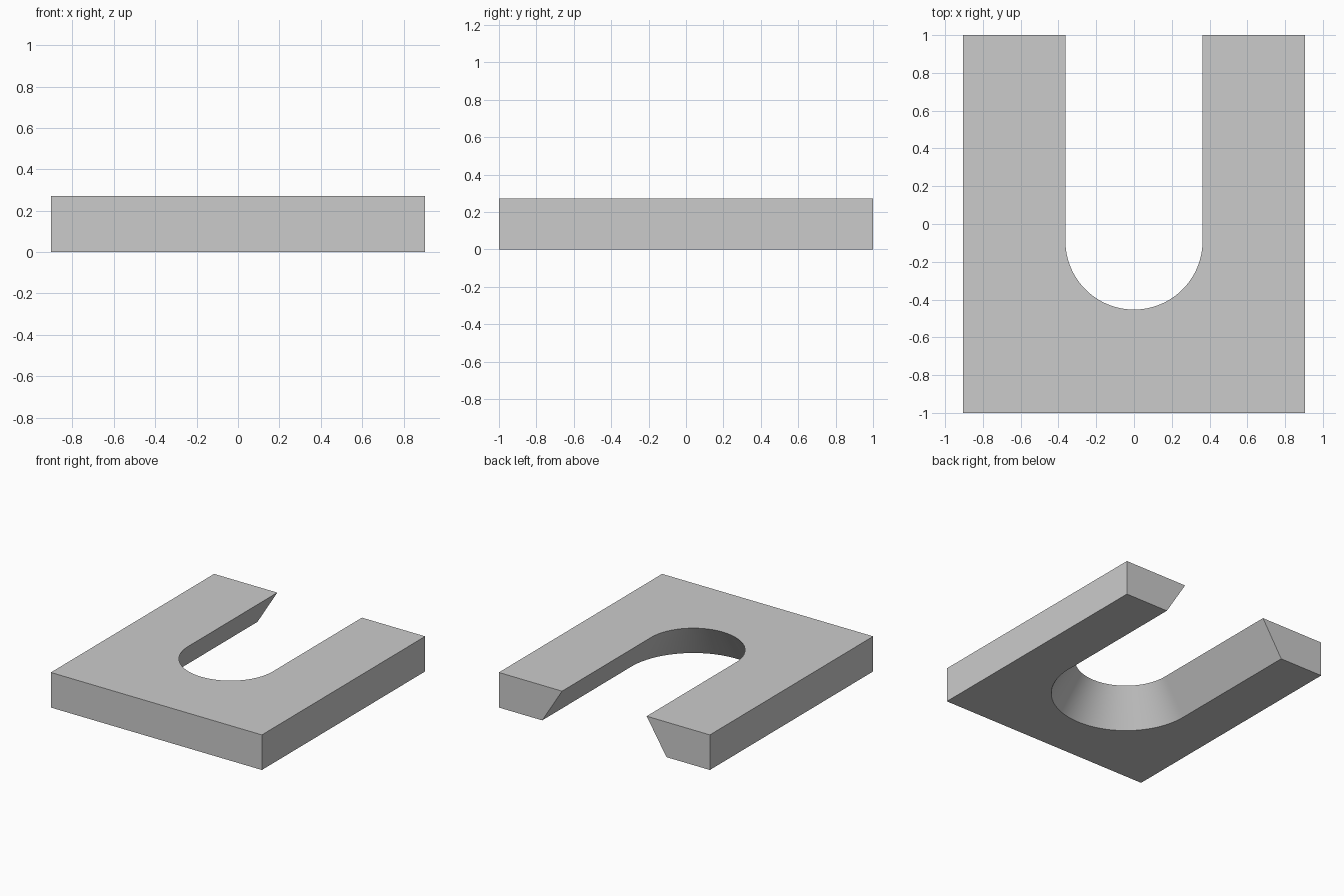
import bpy, bmesh, math

if "Cube" in bpy.data.objects:
    bpy.data.objects.remove(bpy.data.objects["Cube"])

HALF_X, HALF_Y, HEIGHT = 0.905, 1.0, 0.272
ARC_Y, SEGMENTS = -0.09, 64


def outline(slot_radius):
    """U-shaped outline with a round-ended slot, counter-clockwise from above."""
    pts = [(-HALF_X, HALF_Y), (-HALF_X, -HALF_Y), (HALF_X, -HALF_Y),
           (HALF_X, HALF_Y), (slot_radius, HALF_Y)]
    for i in range(SEGMENTS + 1):
        a = -math.pi * i / SEGMENTS
        pts.append((slot_radius * math.cos(a), ARC_Y + slot_radius * math.sin(a)))
    pts.append((-slot_radius, HALF_Y))
    return pts


# Slotted plate: the slot flares wider towards the underside
bm = bmesh.new()
bottom = [bm.verts.new((x, y, 0)) for x, y in outline(0.533)]
top = [bm.verts.new((x, y, HEIGHT)) for x, y in outline(0.363)]
bm.faces.new(reversed(bottom))
bm.faces.new(top)
n = len(top)
for i in range(n):
    j = (i + 1) % n
    bm.faces.new((bottom[i], bottom[j], top[j], top[i]))
bmesh.ops.recalc_face_normals(bm, faces=bm.faces)

mesh = bpy.data.meshes.new("slotted_plate")
bm.to_mesh(mesh)
bm.free()
plate = bpy.data.objects.new("slotted_plate", mesh)
bpy.context.collection.objects.link(plate)

# Smooth round slot wall, crisp outer edges
bpy.context.view_layer.objects.active = plate
plate.select_set(True)
bpy.ops.object.shade_smooth_by_angle(angle=math.radians(30))
